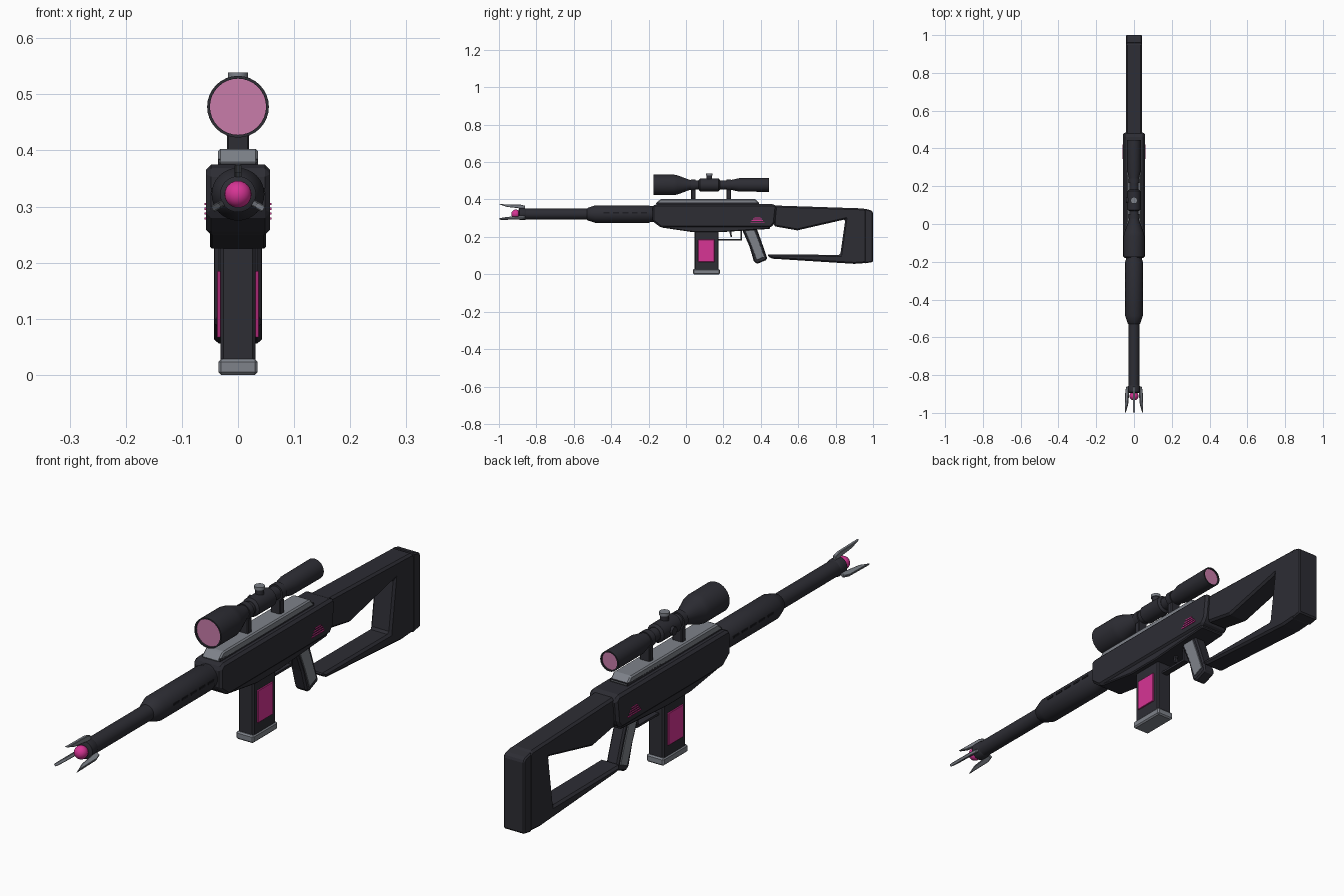
import bpy, bmesh, math
from mathutils import Vector

if "Cube" in bpy.data.objects:
    bpy.data.objects.remove(bpy.data.objects["Cube"], do_unlink=True)


def material(name, rgb):
    m = bpy.data.materials.new(name)
    m.use_nodes = True
    m.diffuse_color = (*rgb, 1)
    b = m.node_tree.nodes["Principled BSDF"]
    b.inputs["Base Color"].default_value = (*rgb, 1)
    b.inputs["Roughness"].default_value = 0.6
    return m


DARK = material("dark gunmetal", (0.026, 0.026, 0.034))
BLACK = material("black", (0.012, 0.012, 0.016))
GREY = material("steel grey", (0.21, 0.225, 0.255))
PINK = material("hot pink", (0.68, 0.035, 0.30))
LENS = material("pale pink lens", (0.58, 0.20, 0.40))
AXIS = 0.322      # barrel height
SIGHT = 0.478     # scope height
round_parts = []


def finish(name, bm, mat, bevel=0):
    bmesh.ops.recalc_face_normals(bm, faces=bm.faces)
    me = bpy.data.meshes.new(name)
    bm.to_mesh(me)
    bm.free()
    me.materials.append(mat)
    ob = bpy.data.objects.new(name, me)
    bpy.context.collection.objects.link(ob)
    if bevel:
        mod = ob.modifiers.new("Bevel", "BEVEL")
        mod.width = bevel
        mod.segments = 1
        mod.limit_method = "ANGLE"
        mod.angle_limit = math.radians(25)
    return ob


def prism(name, outline, half, mat, bevel=0, x=0):
    """Side outline of (y, z) points given thickness along x."""
    bm = bmesh.new()
    face = bm.faces.new([bm.verts.new((x - half, y, z)) for y, z in outline])
    ext = bmesh.ops.extrude_face_region(bm, geom=[face])["geom"]
    verts = [v for v in ext if isinstance(v, bmesh.types.BMVert)]
    bmesh.ops.translate(bm, verts=verts, vec=(2 * half, 0, 0))
    return finish(name, bm, mat, bevel)


def box(name, half, y0, y1, z0, z1, mat, bevel=0, x=0):
    return prism(name, [(y0, z0), (y1, z0), (y1, z1), (y0, z1)], half, mat, bevel, x)


def lathe(name, profile, height, mat, sides=32):
    """Revolve (y, radius) points about a line along y."""
    bm = bmesh.new()
    rings = []
    for y, r in profile:
        angles = [2 * math.pi * i / sides for i in range(sides)]
        rings.append([bm.verts.new((r * math.cos(a), y, height + r * math.sin(a)))
                      for a in angles])
    for a, b in zip(rings, rings[1:]):
        for i in range(sides):
            j = (i + 1) % sides
            bm.faces.new((a[i], a[j], b[j], b[i]))
    bm.faces.new(rings[0])
    bm.faces.new(rings[-1])
    ob = finish(name, bm, mat)
    round_parts.append(ob)
    return ob


def knob(name, start, direction, radius, length, mat):
    d = Vector(direction)
    bpy.ops.mesh.primitive_cylinder_add(
        vertices=20, radius=radius, depth=length,
        location=Vector(start) + d * length / 2,
        rotation=d.to_track_quat("Z", "Y").to_euler())
    ob = bpy.context.object
    ob.name = name
    ob.data.materials.append(mat)
    round_parts.append(ob)


# Barrel, muzzle collar and handguard
lathe("barrel", [(-0.87, 0.029), (-0.50, 0.029)], AXIS, DARK)
lathe("muzzle_collar", [(-0.895, 0.022), (-0.89, 0.032), (-0.862, 0.032),
                        (-0.855, 0.029)], AXIS, DARK)
lathe("handguard", [(-0.53, 0.029), (-0.525, 0.034), (-0.485, 0.047),
                    (-0.20, 0.047), (-0.19, 0.043), (-0.16, 0.043)], AXIS, DARK)
for side in (-1, 1):
    for i in range(5):
        y = -0.44 + i * 0.05
        box("handguard_slot", 0.002, y, y + 0.032, AXIS + 0.004, AXIS + 0.011,
            BLACK, x=side * 0.0465)

# Glowing emitter held by three claws
bpy.ops.mesh.primitive_uv_sphere_add(segments=24, ring_count=12, radius=0.024,
                                     location=(0, -0.91, AXIS))
emitter = bpy.context.object
emitter.name = "emitter_ball"
emitter.data.materials.append(PINK)
round_parts.append(emitter)
for i in range(3):
    claw = prism("muzzle_claw", [(-0.86, 0.026), (-0.86, 0.044), (-0.885, 0.051),
                                 (-1.0, 0.053), (-0.955, 0.038), (-0.90, 0.032)],
                 0.006, GREY, 0.002)
    claw.rotation_euler.y = i * math.tau / 3
    claw.location.z = AXIS

# Receiver with narrower underside
prism("receiver", [(-0.18, 0.362), (-0.165, 0.375), (0.47, 0.375), (0.485, 0.362),
                   (0.475, 0.275), (0.455, 0.25), (-0.135, 0.25), (-0.18, 0.285)],
      0.057, DARK, 0.009)
prism("receiver_underside", [(-0.14, 0.262), (0.45, 0.262), (0.45, 0.243),
                             (0.18, 0.225), (0.04, 0.225), (-0.13, 0.25)],
      0.050, DARK, 0.004)

# Top rail
box("rail_base", 0.036, -0.155, 0.39, 0.37, 0.385, DARK)
prism("top_rail", [(-0.165, 0.376), (-0.135, 0.403), (0.37, 0.403), (0.395, 0.376)],
      0.036, GREY, 0.005)

# Side vents
for side in (-1, 1):
    for i in range(4):
        w = 0.038 - i * 0.007
        z = 0.277 + i * 0.0085
        box("side_vent", 0.002, 0.382 - w, 0.382 + w, z, z + 0.004, PINK, x=side * 0.058)

# Magazine
box("magazine", 0.031, 0.045, 0.175, 0.02, 0.24, DARK, 0.005)
box("magazine_base", 0.035, 0.037, 0.181, 0, 0.028, GREY, 0.005)
for side in (-1, 1):
    box("magazine_panel", 0.003, 0.065, 0.152, 0.067, 0.185, PINK, 0.001, side * 0.034)

# Trigger and guard
box("trigger_guard", 0.012, 0.17, 0.30, 0.181, 0.189, DARK)
box("trigger_guard_rear", 0.012, 0.292, 0.30, 0.185, 0.24, DARK)
prism("trigger", [(0.232, 0.24), (0.25, 0.24), (0.242, 0.222), (0.247, 0.200),
                  (0.239, 0.200), (0.233, 0.22)], 0.006, DARK)

# Pistol grip with steel side plates
prism("grip", [(0.295, 0.25), (0.34, 0.147), (0.363, 0.068), (0.38, 0.056),
               (0.432, 0.077), (0.432, 0.092), (0.402, 0.18), (0.376, 0.25)],
      0.024, DARK, 0.006)
for side in (-1, 1):
    prism("grip_plate", [(0.315, 0.236), (0.352, 0.147), (0.378, 0.076),
                         (0.419, 0.094), (0.390, 0.175), (0.366, 0.236)],
          0.003, GREY, 0.001, side * 0.024)

# Open shoulder stock and butt pad
prism("stock", [(0.47, 0.368), (0.955, 0.352), (0.965, 0.34), (0.965, 0.065),
                (0.955, 0.06), (0.90, 0.056), (0.455, 0.084), (0.432, 0.106),
                (0.825, 0.104), (0.852, 0.294), (0.595, 0.235), (0.47, 0.257)],
      0.042, DARK, 0.011)
prism("butt_pad", [(0.955, 0.351), (0.99, 0.342), (1.0, 0.332), (1.0, 0.066),
                   (0.955, 0.058)], 0.043, DARK, 0.005)

# Scope body, lenses, rings, turrets and mounts
lathe("scope_body", [(-0.165, 0.050), (-0.175, 0.050), (-0.175, 0.055),
                     (-0.065, 0.055), (-0.045, 0.051), (0.02, 0.027),
                     (0.06, 0.024), (0.20, 0.024), (0.23, 0.024),
                     (0.285, 0.036), (0.445, 0.037), (0.445, 0.032),
                     (0.435, 0.032)], SIGHT, DARK)
lathe("front_lens", [(-0.168, 0.050), (-0.164, 0.050)], SIGHT, LENS)
lathe("rear_lens", [(0.434, 0.032), (0.440, 0.032)], SIGHT, LENS)
lathe("turret_housing", [(0.068, 0.025), (0.075, 0.034), (0.175, 0.034),
                         (0.182, 0.025)], SIGHT, DARK)
for y in (0.04, 0.228):
    lathe("scope_ring", [(y - 0.012, 0.030), (y + 0.012, 0.030)], SIGHT, DARK)
    box("scope_mount", 0.020, y - 0.012, y + 0.012, 0.40, 0.455, DARK, 0.003)
knob("top_turret", (0, 0.125, SIGHT + 0.02), (0, 0, 1), 0.015, 0.032, DARK)
knob("top_turret_cap", (0, 0.125, SIGHT + 0.05), (0, 0, 1), 0.018, 0.011, GREY)
knob("side_turret", (-0.02, 0.125, SIGHT), (-1, 0, 0), 0.015, 0.022, DARK)

# Smooth shading on turned parts
bpy.ops.object.select_all(action="DESELECT")
for ob in round_parts:
    ob.select_set(True)
bpy.context.view_layer.objects.active = round_parts[0]
bpy.ops.object.shade_smooth_by_angle(angle=math.radians(30))
